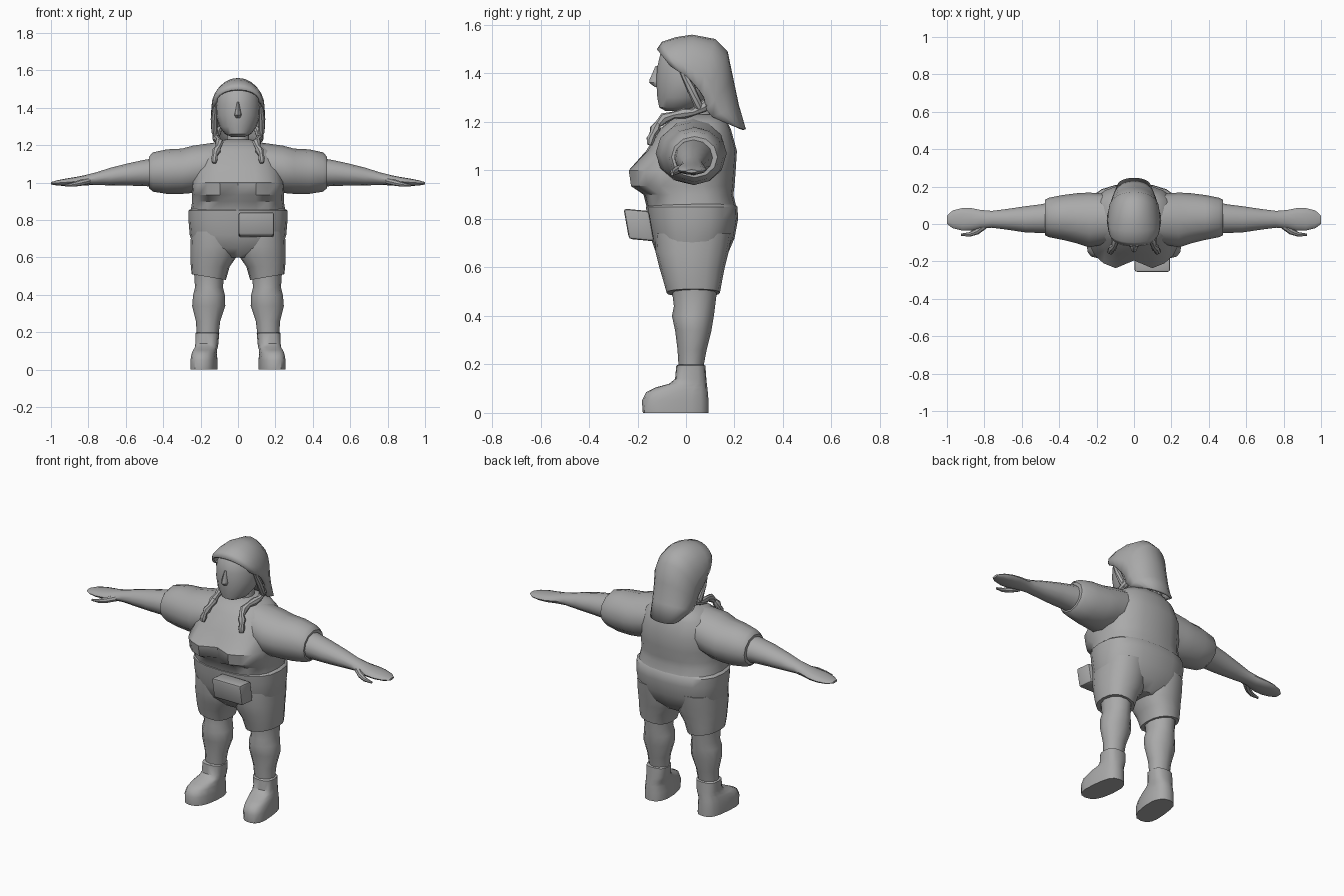
import bpy, bmesh, math
from mathutils import Vector

mat = bpy.data.materials.new("clay grey")
mat.diffuse_color = (0.4, 0.4, 0.4, 1)


def finish(name, bm, mirror=False, angle=40):
    bmesh.ops.recalc_face_normals(bm, faces=bm.faces)
    me = bpy.data.meshes.new(name)
    bm.to_mesh(me)
    bm.free()
    me.materials.append(mat)
    ob = bpy.data.objects.new(name, me)
    bpy.context.collection.objects.link(ob)
    bpy.ops.object.select_all(action='DESELECT')
    ob.select_set(True)
    bpy.context.view_layer.objects.active = ob
    bpy.ops.object.shade_smooth_by_angle(angle=math.radians(angle))
    if mirror:
        ob.modifiers.new("Mirror", 'MIRROR').use_mirror_merge = False
    return ob


def skin(bm, rings, closed=True, caps=True):
    n = len(rings[0])
    for a, b in zip(rings, rings[1:]):
        for i in range(n if closed else n - 1):
            j = (i + 1) % n
            bm.faces.new((a[i], a[j], b[j], b[i]))
    if caps:
        bm.faces.new(rings[0])
        bm.faces.new(rings[-1])


def loft(name, rows, axis='Z', n=14, power=1.0, mirror=False, shape=None):
    """Rows: position along axis, then min/max of the two other axes."""
    bm = bmesh.new()
    rings = []
    for p, a0, a1, b0, b1 in rows:
        ring = []
        for i in range(n):
            t = 2 * math.pi * i / n
            c, s = math.cos(t), math.sin(t)
            u = (a0 + a1) / 2 + (a1 - a0) / 2 * math.copysign(abs(c) ** power, c)
            v = (b0 + b1) / 2 + (b1 - b0) / 2 * math.copysign(abs(s) ** power, s)
            co = Vector((u, v, p) if axis == 'Z' else (p, u, v))
            if shape:
                co = shape(co)
            ring.append(bm.verts.new(co))
        rings.append(ring)
    skin(bm, rings)
    return finish(name, bm, mirror)


def tube(name, pts, radii, n=8, mirror=True):
    bm = bmesh.new()
    pts = [Vector(p) for p in pts]
    rings = []
    for k, p in enumerate(pts):
        d = pts[min(k + 1, len(pts) - 1)] - pts[max(k - 1, 0)]
        q = d.to_track_quat('Z', 'Y')
        rings.append([bm.verts.new(p + q @ Vector((radii[k] * math.cos(2 * math.pi * i / n),
                      radii[k] * math.sin(2 * math.pi * i / n), 0))) for i in range(n)])
    skin(bm, rings)
    return finish(name, bm, mirror)


# Shirt, with a cleft at the centre of the chest
def chest(co):
    if co.y < -0.05 and 0.91 < co.z < 1.05 and abs(co.x) < 0.03:
        co.y += 0.05
    return co


loft("shirt", [(0.84, -.255, .255, -.16, .21), (0.90, -.245, .245, -.175, .195),
               (0.935, -.245, .245, -.235, .20), (1.0, -.25, .25, -.245, .205),
               (1.08, -.235, .235, -.165, .21), (1.17, -.20, .20, -.11, .185),
               (1.21, -.145, .145, -.06, .165), (1.23, -.07, .07, -.01, .12)],
     n=20, power=0.8, shape=chest)

# Shorts: hips and two legs
loft("shorts_hips", [(0.60, -.10, .10, -.07, .12), (0.65, -.235, .235, -.12, .17),
                     (0.72, -.258, .258, -.145, .20), (0.80, -.265, .265, -.16, .215),
                     (0.85, -.265, .265, -.165, .212), (0.87, -.24, .24, -.15, .195)],
     n=20, power=0.8)


def hem(co):
    if co.z < 0.52:
        co.z += (co.x - 0.155) * 0.17
    return co


loft("shorts_leg", [(0.495, .065, .248, -.08, .14), (0.55, .045, .252, -.095, .15),
                    (0.60, .01, .255, -.11, .16), (0.66, .0, .255, -.125, .175),
                    (0.74, .0, .25, -.13, .19)], n=16, power=0.85, mirror=True, shape=hem)

# Lower legs and boots
loft("leg", [(0.18, .105, .22, -.03, .07), (0.26, .095, .225, -.035, .085),
             (0.34, .068, .245, -.045, .105), (0.40, .07, .24, -.058, .115),
             (0.44, .08, .23, -.05, .12), (0.52, .075, .235, -.06, .13)],
     n=12, mirror=True)


def toe_out(co):
    if co.y < 0:
        co.x -= co.y * 0.12
    return co


loft("boot", [(0.0, .105, .245, -.178, .093), (0.05, .105, .245, -.182, .093),
              (0.085, .11, .24, -.165, .09), (0.105, .11, .235, -.125, .088),
              (0.12, .108, .23, -.07, .086), (0.14, .105, .228, -.045, .084),
              (0.195, .10, .228, -.04, .08), (0.2, .11, .22, -.03, .07)],
     n=16, power=0.75, mirror=True, shape=toe_out)

# Sleeves, arms and hands
loft("sleeve", [(0.12, -.10, .16, 0.98, 1.215), (0.24, -.125, .168, 0.945, 1.198),
                (0.30, -.105, .165, 0.94, 1.182), (0.38, -.085, .155, 0.94, 1.178),
                (0.455, -.07, .14, 0.952, 1.162), (0.475, -.06, .13, 0.97, 1.14)],
     'X', 12, mirror=True)
loft("arm", [(0.42, -.05, .12, .975, 1.135), (0.50, -.048, .105, .982, 1.122),
             (0.58, -.045, .095, .984, 1.105), (0.68, -.03, .08, .985, 1.08),
             (0.76, -.02, .07, .988, 1.055), (0.82, -.025, .075, .985, 1.04),
             (0.87, -.035, .085, .982, 1.03), (0.92, -.035, .085, .982, 1.022),
             (0.97, -.022, .072, .985, 1.012), (1.0, .0, .045, .99, 1.003)],
     'X', 12, mirror=True)
tube("thumb", [(.80, -.01, 1.01), (.84, -.04, 1.0), (.88, -.056, .99), (.925, -.057, .985)],
     [.018, .017, .012, .006])

# Head, nose and neck
loft("head", [(1.245, -.035, .035, -.085, .0), (1.26, -.07, .07, -.112, .06),
              (1.30, -.10, .10, -.12, .10), (1.36, -.118, .118, -.124, .14),
              (1.42, -.12, .12, -.122, .155), (1.48, -.11, .11, -.108, .15),
              (1.52, -.085, .085, -.07, .12)], n=18)
loft("nose", [(1.345, -.012, .012, -.13, -.10), (1.362, -.02, .02, -.152, -.09),
              (1.375, -.016, .016, -.15, -.09), (1.43, -.007, .007, -.126, -.09)], n=8)
loft("neck", [(1.18, -.075, .075, -.02, .13), (1.23, -.06, .06, -.01, .115),
              (1.32, -.06, .06, -.01, .11)], n=12)

# Hair shell: arches from side to side (top y, z, side y, z, half width)
bm = bmesh.new()
arches = []
for ty, tz, ey, ez, w in [(-.12, 1.50, -.065, 1.43, .12), (-.10, 1.53, -.035, 1.41, .137),
                          (-.04, 1.55, 0, 1.39, .143), (.025, 1.56, .03, 1.36, .145),
                          (.12, 1.542, .055, 1.33, .14), (.172, 1.49, .075, 1.30, .135),
                          (.195, 1.38, .085, 1.25, .128), (.218, 1.27, .11, 1.22, .12),
                          (.247, 1.17, .20, 1.18, .09)]:
    arch = []
    for i in range(13):
        t = math.pi * (i / 12 - 0.5)
        k = math.cos(t) ** 0.85
        arch.append(bm.verts.new((w * math.sin(t), ey + (ty - ey) * k, ez + (tz - ez) * k)))
    arches.append(arch)
skin(bm, arches, closed=False, caps=False)
hair = finish("hair", bm)
solid = hair.modifiers.new("Thickness", 'SOLIDIFY')
solid.thickness = 0.012
solid.offset = -1

# Braids falling over the shoulders
path = [(.10, .10, 1.29), (.115, .07, 1.26), (.12, .03, 1.24), (.115, -.01, 1.235),
        (.105, -.05, 1.228), (.10, -.09, 1.215), (.105, -.115, 1.19), (.115, -.128, 1.17),
        (.122, -.137, 1.15), (.126, -.145, 1.13), (.128, -.15, 1.105)]
tube("braid", path, [.016, .022, .015, .022, .015, .023, .015, .022, .014, .019, .012])
# Side locks in front of the ears
tube("side_lock", [(.122, -.02, 1.42), (.128, .02, 1.34), (.125, .05, 1.27), (.115, .06, 1.24)],
     [.012, .018, .018, .012])

# Belt pouch, leaning slightly back at the bottom
bm = bmesh.new()
bmesh.ops.create_cube(bm, size=1)
for v in bm.verts:
    x, y, z = v.co
    v.co = (.098 + x * .19, -.194 + y * .105 - z * .022, .775 + z * .125 - y * .01)
bmesh.ops.bevel(bm, geom=bm.edges[:], offset=.012, segments=2, affect='EDGES', profile=.5)
finish("pouch", bm)
